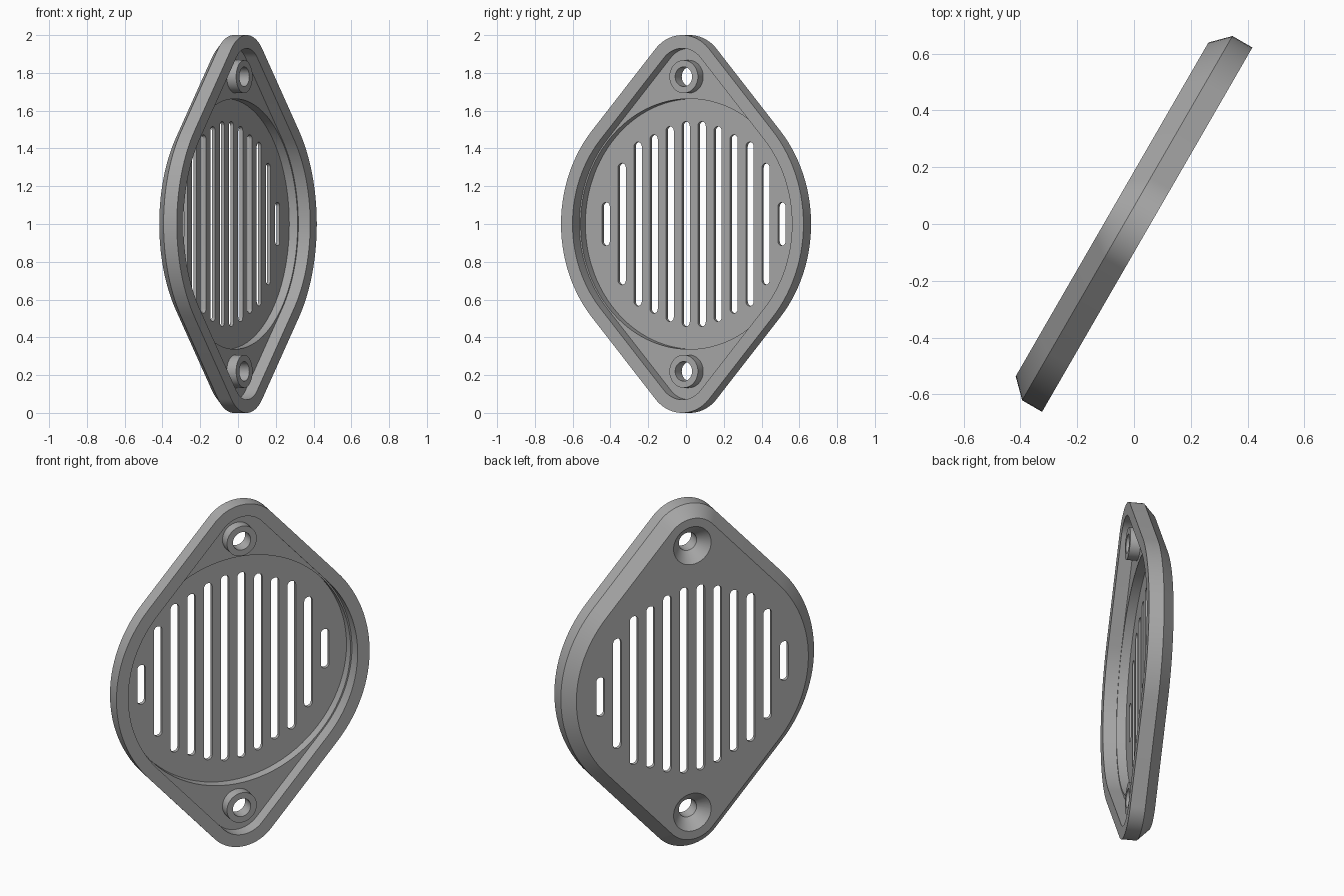
import bpy, bmesh, math
from mathutils import Matrix

cube = bpy.data.objects.get("Cube")
if cube:
    bpy.data.objects.remove(cube, do_unlink=True)

grey = bpy.data.materials.new("mid_grey")
grey.use_nodes = True
grey.diffuse_color = (0.4, 0.4, 0.4, 1)
grey.node_tree.nodes["Principled BSDF"].inputs["Base Color"].default_value = grey.diffuse_color

# Main sizes: x along the plate, y through it (front is negative), z up
BIG, SMALL, REACH = 0.741, 0.22, 0.78
FRONT, WAIST, BACK = -0.048, 0.033, 0.095
LEDGE, FLOOR, BOSS_TOP = 0.024, 0.075, -0.033
TILT = math.asin((BIG - SMALL) / REACH)
PLACE = Matrix.Translation((0.005, 0.004, 1)) @ Matrix.Rotation(math.radians(60), 4, 'Z')


def arc(cx, cz, r, start, end, n):
    angles = [start + (end - start) * i / n for i in range(n + 1)]
    return [(cx + r * math.cos(a), cz + r * math.sin(a)) for a in angles]


def circle(cz, r, n=48):
    return arc(0, cz, r, 0, math.tau, n)[:-1]


def plate_outline(inset):
    """Big middle circle and two small end circles joined by tangents."""
    big, small = BIG - inset, SMALL - inset
    return (arc(0, 0, big, -TILT, TILT, 28)
            + arc(0, REACH, small, TILT, math.pi - TILT, 24)
            + arc(0, 0, big, math.pi - TILT, math.pi + TILT, 28)
            + arc(0, -REACH, small, math.pi + TILT, math.tau - TILT, 24))


def slot_outline(x, half, r):
    return arc(x, half - r, r, 0, math.pi, 10) + arc(x, r - half, r, math.pi, math.tau, 10)


def loft(bm, rings, closed=False):
    """Skin a series of (outline, y) rings; cap the ends or close the loop."""
    loops = [[bm.verts.new((x, y, z)) for x, z in pts] for pts, y in rings]
    pairs = list(zip(loops, loops[1:]))
    if closed:
        pairs.append((loops[-1], loops[0]))
    else:
        bm.faces.new(loops[0])
        bm.faces.new(loops[-1])
    for a, b in pairs:
        for i in range(len(a)):
            j = (i + 1) % len(a)
            bm.faces.new((a[i], a[j], b[j], b[i]))


def make_object(name, lofts, closed=False):
    bm = bmesh.new()
    for rings in lofts:
        loft(bm, rings, closed)
    bmesh.ops.recalc_face_normals(bm, faces=bm.faces)
    mesh = bpy.data.meshes.new(name)
    bm.to_mesh(mesh)
    bm.free()
    mesh.materials.append(grey)
    obj = bpy.data.objects.new(name, mesh)
    bpy.context.collection.objects.link(obj)
    return obj


# Plate with a chamfered back edge
plate = make_object("vent_plate", [[(plate_outline(0), FRONT),
                                    (plate_outline(0), WAIST),
                                    (plate_outline(BACK - WAIST), BACK)]])

# Recess inside the rim, then the deeper round grille recess
pocket = make_object("pocket_cutter", [[(plate_outline(0.07), -0.2), (plate_outline(0.07), LEDGE)]])
recess = make_object("recess_cutter", [[(circle(0, 0.663, 96), -0.2), (circle(0, 0.663, 96), FLOOR)]])

# Twelve vertical slots, longest in the middle
slots = []
for i, half in enumerate([0.543, 0.517, 0.473, 0.434, 0.322, 0.115]):
    for side in (-1, 1):
        pts = slot_outline(side * (i + 0.5) * 0.0977, half, 0.024)
        slots.append([(pts, -0.2), (pts, 0.2)])
slot_cutter = make_object("slot_cutter", slots)

# Screw holes, countersunk from the back
screws = [[(circle(z, 0.052), -0.2), (circle(z, 0.052), 0.037),
           (circle(z, 0.11), BACK), (circle(z, 0.12), BACK + 0.01)]
          for z in (-REACH, REACH)]
screw_cutter = make_object("screw_cutter", screws)

cutters = [pocket, recess, slot_cutter, screw_cutter]
for cutter in cutters:
    cutter.hide_render = True
    mod = plate.modifiers.new(cutter.name, 'BOOLEAN')
    mod.operation, mod.solver, mod.object = 'DIFFERENCE', 'EXACT', cutter
bpy.context.view_layer.update()
result = bpy.data.meshes.new_from_object(plate.evaluated_get(bpy.context.evaluated_depsgraph_get()))
plate.modifiers.clear()
plate.data = result
for cutter in cutters:
    bpy.data.objects.remove(cutter, do_unlink=True)

# Raised rings around the screw holes
parts = [plate]
for name, z in (("upper_screw_boss", REACH), ("lower_screw_boss", -REACH)):
    parts.append(make_object(name, [[(circle(z, 0.087), LEDGE), (circle(z, 0.087), BOSS_TOP),
                                     (circle(z, 0.052), BOSS_TOP), (circle(z, 0.052), LEDGE)]], True))

# Turn into place and shade
bpy.ops.object.select_all(action='DESELECT')
for part in parts:
    part.data.transform(PLACE)
    part.select_set(True)
bpy.context.view_layer.objects.active = plate
bpy.ops.object.shade_smooth_by_angle(angle=math.radians(30))
